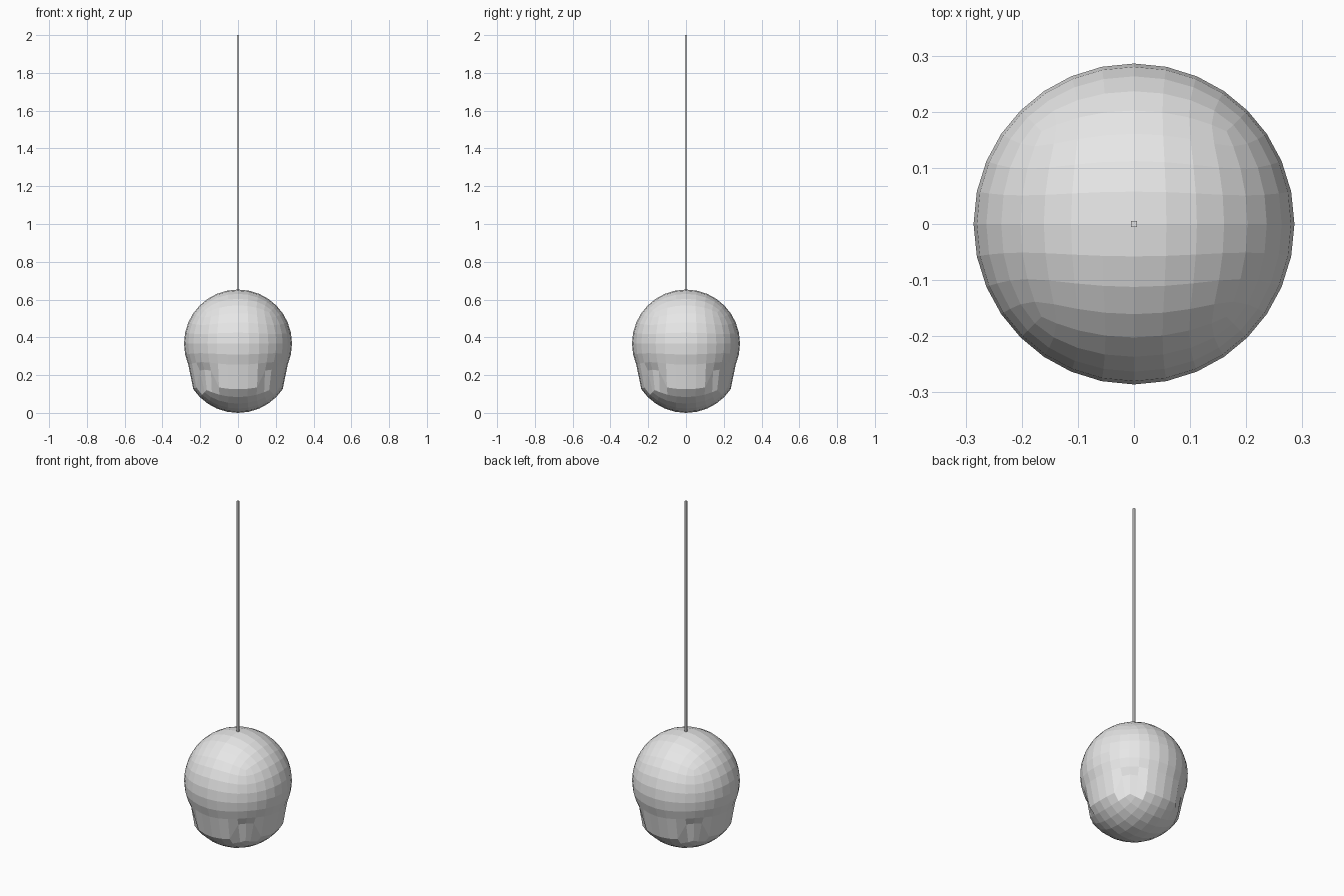
import bpy
import bmesh

RADIUS = 0.286
DROP = 0.081
CENTRE_Z = RADIUS + DROP
TOP = 2.0
CORD_WIDTH = 0.01

cube = bpy.data.objects.get("Cube")
if cube:
    bpy.data.objects.remove(cube, do_unlink=True)

# One plain grey for everything
grey = bpy.data.materials.new("light_grey")
grey.use_nodes = True
colour = (0.8, 0.8, 0.8, 1.0)
grey.diffuse_color = colour
for node in grey.node_tree.nodes:
    if node.type == "BSDF_PRINCIPLED":
        node.inputs["Base Color"].default_value = colour


def make_cube(name, size, location):
    """Add a box with its size baked into the mesh."""
    mesh = bpy.data.meshes.new(name)
    bm = bmesh.new()
    bmesh.ops.create_cube(bm, size=1.0)
    bmesh.ops.scale(bm, vec=size, verts=bm.verts)
    bm.to_mesh(mesh)
    bm.free()
    mesh.materials.append(grey)
    obj = bpy.data.objects.new(name, mesh)
    obj.location = location
    bpy.context.collection.objects.link(obj)
    return obj


# Hanging ball: a subdivided cube rounded into a sphere
ball = make_cube("ball", (1, 1, 1), (0, 0, CENTRE_Z))
subdivision = ball.modifiers.new("subdivision", "SUBSURF")
subdivision.levels = subdivision.render_levels = 3
bpy.context.view_layer.objects.active = ball
bpy.ops.object.modifier_apply(modifier=subdivision.name)

# Lower cap is pulled straight down, stretching the band above it
for vertex in ball.data.vertices:
    vertex.co = vertex.co.normalized() * RADIUS
    if vertex.co.z < -0.515 * RADIUS:
        vertex.co.z -= DROP
for face in ball.data.polygons:
    face.use_smooth = False
ball.data.update()

# Thin square cord rising from the top of the ball
bottom = CENTRE_Z + RADIUS - 0.01
make_cube("cord", (CORD_WIDTH, CORD_WIDTH, TOP - bottom),
          (0, 0, (TOP + bottom) / 2))
